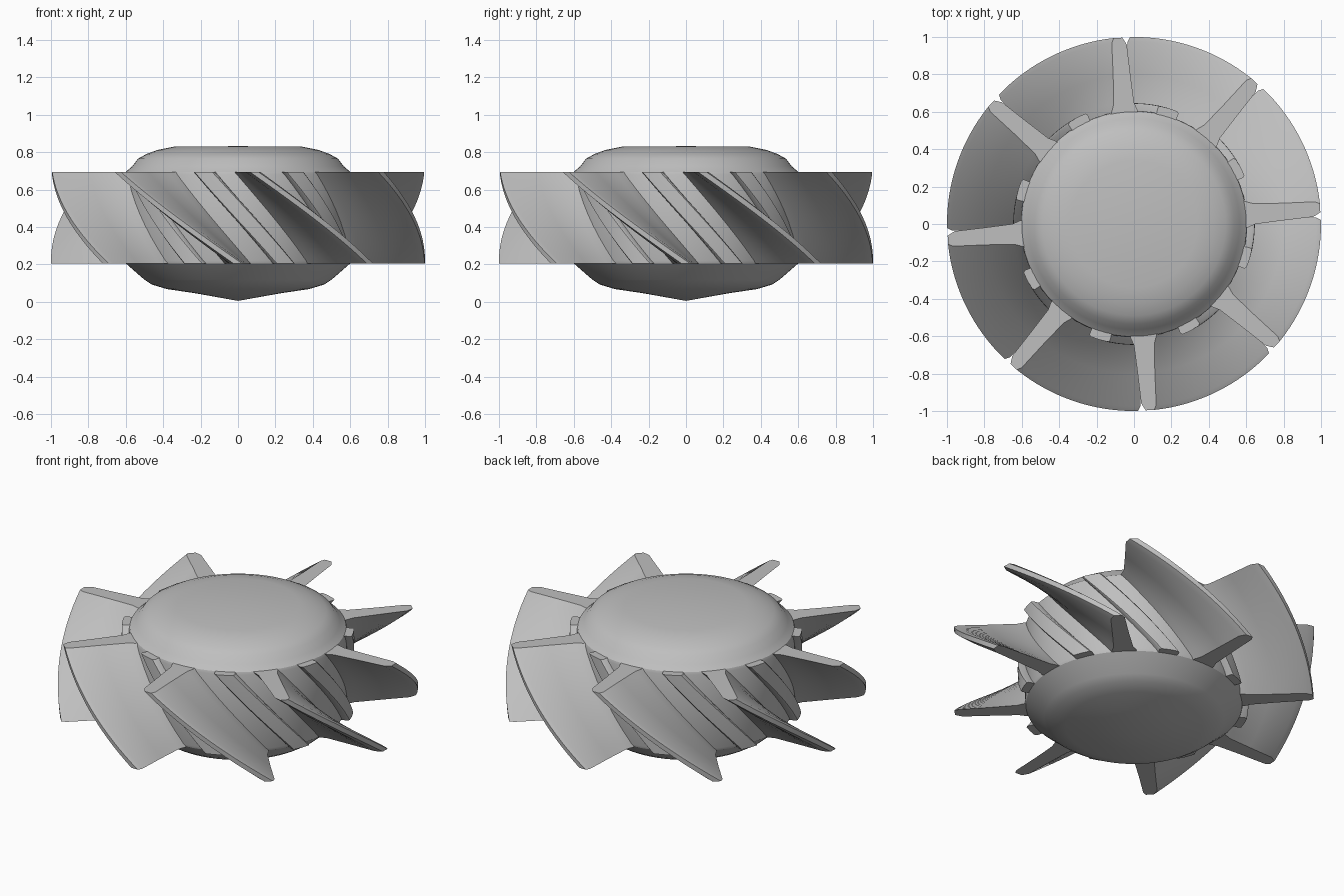
import bpy, bmesh, math

cube = bpy.data.objects.get("Cube")
if cube:
    bpy.data.objects.remove(cube, do_unlink=True)

BLADES = 8
Z_LOW, Z_HIGH = 0.205, 0.695
TWIST = 40          # degrees gained from top to bottom
STEPS = 16

metal = bpy.data.materials.new("plain grey")
metal.use_nodes = True
grey = (0.52, 0.52, 0.52, 1)
metal.diffuse_color = grey
metal.node_tree.nodes["Principled BSDF"].inputs["Base Color"].default_value = grey


def finish(bm, name, angle=35):
    bmesh.ops.recalc_face_normals(bm, faces=bm.faces)
    mesh = bpy.data.meshes.new(name)
    bm.to_mesh(mesh)
    bm.free()
    mesh.materials.append(metal)
    mesh.shade_smooth()
    mesh.set_sharp_from_angle(angle=math.radians(angle))
    return mesh


def add(mesh, name, turn=0):
    obj = bpy.data.objects.new(name, mesh)
    obj.rotation_euler.z = math.radians(turn)
    bpy.context.collection.objects.link(obj)


def lathe(name, profile, segments=72):
    bm = bmesh.new()
    verts = [bm.verts.new((r, 0, z)) for r, z in profile]
    edges = [bm.edges.new(pair) for pair in zip(verts, verts[1:])]
    bmesh.ops.spin(bm, geom=verts + edges, cent=(0, 0, 0), axis=(0, 0, 1),
                   angle=math.tau, steps=segments, use_duplicate=False)
    bmesh.ops.remove_doubles(bm, verts=bm.verts, dist=0.0005)
    return finish(bm, name, 25)


def helical_loft(name, section, start):
    """Sweep a (radius, degrees) section down a helix and cap both ends."""
    bm = bmesh.new()
    rings = []
    for i in range(STEPS + 1):
        t = i / STEPS
        z = Z_HIGH + (Z_LOW - Z_HIGH) * t
        ring = []
        for r, deg in section:
            a = math.radians(start + TWIST * t + deg)
            ring.append(bm.verts.new((r * math.cos(a), r * math.sin(a), z)))
        rings.append(ring)
    n = len(section)
    for upper, lower in zip(rings, rings[1:]):
        for j in range(n):
            k = (j + 1) % n
            bm.faces.new((upper[j], upper[k], lower[k], lower[j]))
    bm.faces.new(rings[0])
    bm.faces.new(rings[-1])
    return finish(bm, name)


# Hub: shallow cone below, straight barrel, rounded cap above
hub_profile = [(0, 0.005), (0.23, 0.046), (0.38, 0.068), (0.46, 0.092),
               (0.5, 0.118), (0.6, 0.205), (0.605, 0.22), (0.605, 0.68),
               (0.6, 0.695), (0.565, 0.725), (0.535, 0.765), (0.49, 0.79),
               (0.43, 0.812), (0.34, 0.83), (0, 0.832)]
add(lathe("hub", hub_profile), "hub")

# Blades: tapered helical fins with filleted roots and chamfered tips
blade_section = [(0.57, -7), (0.61, -6.5), (0.65, -4.8), (0.8, -3.4),
                 (0.96, -2.5), (0.998, -1.2), (1.0, 1.4), (0.975, 2.2),
                 (0.8, 3.2), (0.65, 4.8), (0.61, 6.5), (0.57, 7)]
blade = helical_loft("blade", blade_section, 4.8)

# Ribs: low flat helical bands centred in the gaps between blades
rib_section = [(0.57, -5.2), (0.635, -5.2), (0.645, -4.4), (0.646, 0),
               (0.645, 4.4), (0.635, 5.2), (0.57, 5.2)]
rib = helical_loft("rib", rib_section, 28.2)

for i in range(BLADES):
    turn = 360 / BLADES * i
    add(blade, f"blade_{i + 1}", turn)
    add(rib, f"rib_{i + 1}", turn)
